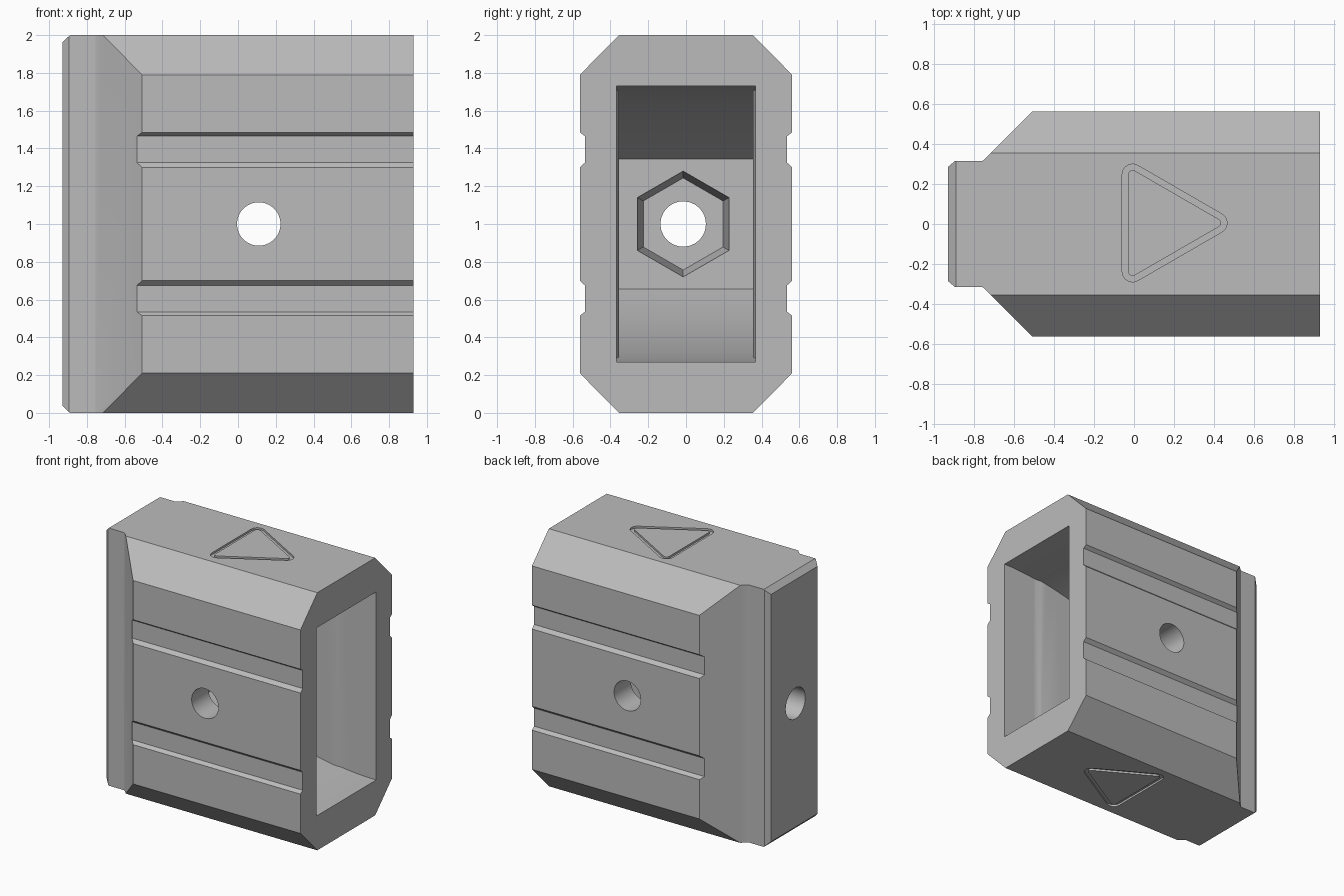
import bpy
import bmesh
import math
from mathutils import Vector

cube = bpy.data.objects.get("Cube")
if cube:
    bpy.data.objects.remove(cube, do_unlink=True)

# Material
steel = bpy.data.materials.new("plain grey")
steel.use_nodes = True
GREY = (0.5, 0.5, 0.5, 1)
steel.diffuse_color = GREY
steel.node_tree.nodes["Principled BSDF"].inputs["Base Color"].default_value = GREY


def prism(name, points, axis, low, high, end_scale=1.0, centre=(0, 0)):
    """Extrude a 2D outline along an axis, optionally scaling its low end."""
    place = {"x": lambda a, b, t: (t, a, b),
             "y": lambda a, b, t: (a, t, b),
             "z": lambda a, b, t: (a, b, t)}[axis]
    bm = bmesh.new()
    c, d = centre
    near = [bm.verts.new(place(c + (a - c) * end_scale, d + (b - d) * end_scale, low))
            for a, b in points]
    far = [bm.verts.new(place(a, b, high)) for a, b in points]
    bm.faces.new(near)
    bm.faces.new(far)
    n = len(points)
    for i in range(n):
        j = (i + 1) % n
        bm.faces.new((near[i], near[j], far[j], far[i]))
    bmesh.ops.recalc_face_normals(bm, faces=bm.faces)
    mesh = bpy.data.meshes.new(name)
    bm.to_mesh(mesh)
    bm.free()
    mesh.materials.append(steel)
    obj = bpy.data.objects.new(name, mesh)
    bpy.context.collection.objects.link(obj)
    return obj


def combine(target, tool, operation="DIFFERENCE"):
    """Apply a boolean and discard the cutter."""
    tool.hide_render = True
    mod = target.modifiers.new("cut", "BOOLEAN")
    mod.operation = operation
    mod.solver = "EXACT"
    mod.object = tool
    bpy.context.view_layer.objects.active = target
    bpy.ops.object.modifier_apply(modifier=mod.name)
    bpy.data.objects.remove(tool, do_unlink=True)


def ring(a, b, radius, count, start=0.0):
    return [(a + radius * math.cos(start + math.tau * i / count),
             b + radius * math.sin(start + math.tau * i / count)) for i in range(count)]


def mirrored(half):
    """Close an outline by reflecting its second coordinate about zero."""
    return half + [(a, -b) for a, b in reversed(half)]


# Body: grooved octagonal section
quarter = [(0.355, 1.0), (0.562, 0.79), (0.562, 0.485), (0.535, 0.465),
           (0.535, 0.325), (0.562, 0.3)]
half = quarter + [(y, -z) for y, z in reversed(quarter)]
section = half + [(-y, -z) for y, z in half]
body = prism("body", [(y, z + 1) for y, z in section], "x", -0.93, 0.93)

# Tapered end with narrow flange
plan = mirrored([(0.95, 0.6), (-0.47, 0.6), (-0.75, 0.32), (-0.76, 0.315),
                 (-0.895, 0.315), (-0.93, 0.285)])
combine(body, prism("plan_cutter", plan, "z", -0.1, 2.1), "INTERSECT")

# Chamfered top and bottom of the flange
side = mirrored([(0.96, 1.1), (-0.79, 1.1), (-0.94, 0.95)])
combine(body, prism("side_cutter", [(x, z + 1) for x, z in side], "y", -0.8, 0.8), "INTERSECT")

# Cavity: floor and ceiling curve together towards the back wall
BACK, MOUTH = -0.4, 0.93
curve = [(1.0, 0.73)]
for i in range(25):
    t = i / 24
    curve.append((MOUTH + (BACK - MOUTH) * t, 0.73 - 0.385 * t * t))
cavity = prism("cavity_cutter", [(x, z + 1) for x, z in mirrored(curve)], "y", -0.6, 0.6)
walls = mirrored([(1.1, 0.367), (0.63, 0.367), (0.59, 0.355), (-0.6, 0.355)])
combine(cavity, prism("wall_cutter", walls, "z", -0.1, 2.1), "INTERSECT")
combine(body, cavity)

# Hexagonal pocket and bolt hole in the end wall
hexagon = ring(-0.015, 1, 0.28, 6, math.pi / 2)
combine(body, prism("hex_cutter", hexagon, "x", BACK - 0.25, BACK + 0.001, 0.87, (-0.015, 1)))
combine(body, prism("bolt_cutter", ring(-0.015, 1, 0.12, 48), "x", -1.1, BACK - 0.1))

# Cross hole through both sides
combine(body, prism("pin_cutter", ring(0.11, 1, 0.115, 48), "y", -0.8, 0.8))


def rounded_triangle(radius):
    points = []
    for k in range(3):
        a = math.tau * k / 3
        corner = Vector((0.133 + 0.28 * math.cos(a), 0.005 + 0.28 * math.sin(a)))
        for i in range(9):
            b = a + math.radians(-60 + 15 * i)
            points.append((corner.x + radius * math.cos(b), corner.y + radius * math.sin(b)))
    return points


# Engraved triangle outline on top and bottom
for low, high in ((1.985, 2.1), (-0.1, 0.015)):
    groove = prism("triangle_cutter", rounded_triangle(0.052), "z", low, high)
    combine(groove, prism("triangle_core", rounded_triangle(0.022), "z", low - 0.1, high + 0.1))
    combine(body, groove)

# Smooth curved walls, sharp edges kept
bpy.ops.object.select_all(action="DESELECT")
body.select_set(True)
bpy.context.view_layer.objects.active = body
bpy.ops.object.shade_smooth_by_angle(angle=math.radians(20))
